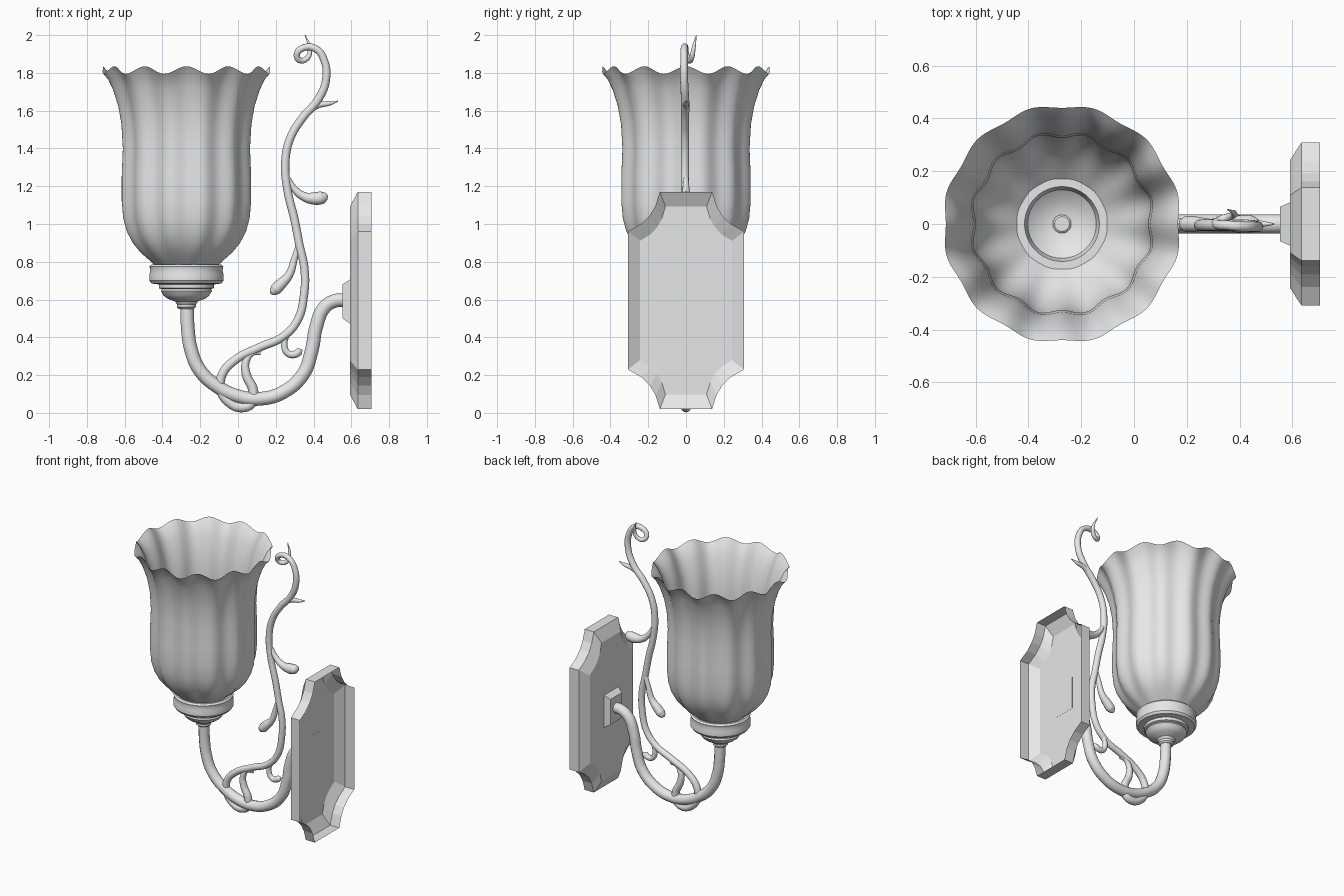
import bpy, bmesh, math

cube = bpy.data.objects.get("Cube")
if cube:
    bpy.data.objects.remove(cube, do_unlink=True)

grey = bpy.data.materials.new("plain_grey")
grey.use_nodes = True
grey.diffuse_color = (0.8, 0.8, 0.8, 1)
grey.node_tree.nodes["Principled BSDF"].inputs["Base Color"].default_value = (0.8, 0.8, 0.8, 1)

LAMP_X = -0.273


def finish(name, mesh, angle=None):
    obj = bpy.data.objects.new(name, mesh)
    bpy.context.collection.objects.link(obj)
    mesh.materials.clear()
    mesh.materials.append(grey)
    if angle:
        bpy.ops.object.select_all(action='DESELECT')
        obj.select_set(True)
        bpy.context.view_layer.objects.active = obj
        bpy.ops.object.shade_smooth_by_angle(angle=math.radians(angle))
    return obj


def loft(name, rings, angle=None, caps=()):
    """Skin closed rings of equal length; cap the rings listed in caps."""
    bm = bmesh.new()
    loops = [[bm.verts.new(p) for p in ring] for ring in rings]
    n = len(loops[0])
    for a, b in zip(loops, loops[1:]):
        for i in range(n):
            j = (i + 1) % n
            bm.faces.new((a[i], a[j], b[j], b[i]))
    for c in caps:
        bm.faces.new(loops[c])
    bmesh.ops.recalc_face_normals(bm, faces=bm.faces)
    mesh = bpy.data.meshes.new(name)
    bm.to_mesh(mesh)
    bm.free()
    return finish(name, mesh, angle)


def tube(name, points):
    """Round tapered tube through (x, y, z, radius) points."""
    cu = bpy.data.curves.new(name + "_path", 'CURVE')
    cu.dimensions = '3D'
    cu.bevel_depth = 1.0
    cu.bevel_resolution = 4
    cu.resolution_u = 8
    cu.use_fill_caps = True
    sp = cu.splines.new('BEZIER')
    sp.bezier_points.add(len(points) - 1)
    for bp, (x, y, z, r) in zip(sp.bezier_points, points):
        bp.co = (x, y, z)
        bp.radius = r
        bp.handle_left_type = bp.handle_right_type = 'AUTO'
    tmp = bpy.data.objects.new(name + "_path", cu)
    bpy.context.collection.objects.link(tmp)
    deps = bpy.context.evaluated_depsgraph_get()
    mesh = bpy.data.meshes.new_from_object(tmp.evaluated_get(deps))
    bpy.data.objects.remove(tmp, do_unlink=True)
    return finish(name, mesh, 50)


def flat(points, r):
    return [(x, 0, z, r) for x, z in points]


# Fluted glass shade with a scalloped, flared rim
def shade_ring(r, z, flute, wave, n=144):
    ring = []
    for i in range(n):
        t = 2 * math.pi * i / n
        c = math.cos(12 * t)
        rr = r * (1 - flute * c)
        ring.append((LAMP_X + rr * math.cos(t), rr * math.sin(t), z + wave * c))
    return ring


shade = [(.15, .765, 0, 0), (.2, .81, .01, 0), (.245, .85, .02, 0), (.285, .9, .025, 0),
         (.315, .96, .03, 0), (.334, 1.03, .03, 0), (.342, 1.12, .03, 0), (.342, 1.25, .03, 0),
         (.336, 1.4, .03, 0), (.344, 1.53, .028, .002), (.362, 1.63, .025, .006),
         (.39, 1.72, .022, .012), (.418, 1.78, .018, .017), (.447, 1.815, .015, .02)]
loft("glass_shade", [shade_ring(*s) for s in shade], 50)


# Turned cup under the shade
def turned(name, profile, n=48):
    rings = [[(LAMP_X + r * math.cos(2 * math.pi * i / n), r * math.sin(2 * math.pi * i / n), z)
              for i in range(n)] for r, z in profile]
    return loft(name, rings, 35, (0, -1))


turned("shade_cup", [(.035, .7), (.09, .715), (.13, .745), (.142, .785), (.185, .785), (.196, .775),
                     (.19, .755), (.196, .735), (.196, .7), (.185, .685), (.145, .68),
                     (.145, .66), (.13, .655), (.135, .645), (.12, .62), (.1, .605), (.06, .59),
                     (.055, .58), (.05, .575), (.05, .56), (.04, .55)])
turned("lamp_socket", [(.035, .69), (.035, .72), (.028, .725)], 24)

# Main arm from cup to wall plate
tube("arm", flat([(-.27, .58), (-.265, .44), (-.25, .34), (-.205, .23), (-.11, .14), (.01, .085),
                  (.12, .075), (.24, .11), (.345, .205), (.39, .33), (.415, .46),
                  (.455, .555), (.51, .592), (.57, .597)], .036))

# Scrolling vine stem, curling toward the back at its upper tip
low = [(.12, .315, .008), (.075, .315, .015), (.042, .27, .02), (.045, .2, .024), (.08, .12, .026),
       (.075, .055, .026), (.02, .03, .027), (-.045, .055, .026), (-.09, .12, .025),
       (-.085, .2, .024), (-.015, .28, .023), (.11, .345, .023)]
mid = [(.24, .405), (.315, .49), (.35, .63), (.352, .76), (.325, .89), (.3, 1.02),
       (.262, 1.18), (.25, 1.32), (.275, 1.45), (.34, 1.56), (.425, 1.66)]
top = [(.467, -.01, 1.77, .021), (.455, -.01, 1.87, .02), (.415, -.01, 1.925, .019),
       (.355, -.005, 1.935, .018), (.312, 0, 1.9, .017), (.327, .015, 1.867, .016),
       (.368, .03, 1.88, .014), (.38, .04, 1.93, .011), (.355, .055, 2.0, .002)]
tube("vine_stem", [(x, 0, z, r) for x, z, r in low] + [(x, -.005, z, .022) for x, z in mid] + top)

# Side shoots with bulbous or pointed ends
shoots = {
    "lower_bud": [(.325, .9, .014), (.3, .82, .017), (.27, .73, .022), (.225, .68, .03),
                  (.2, .655, .031), (.18, .64, .02), (.17, .635, .004)],
    "upper_bud": [(.265, 1.24, .014), (.295, 1.19, .018), (.35, 1.145, .024), (.41, 1.135, .034),
                  (.445, 1.14, .034), (.468, 1.148, .02), (.475, 1.15, .004)],
    "small_curl": [(.26, .42, .015), (.245, .36, .017), (.265, .315, .018), (.3, .31, .02),
                   (.325, .325, .02), (.34, .335, .004)],
    "thorn": [(.38, 1.6, .012), (.43, 1.63, .016), (.48, 1.638, .013), (.53, 1.65, .003)],
}
for name, pts in shoots.items():
    tube(name, [(x, 0, z, r) for x, z, r in pts])

# Wall plate: hollow shell with scooped corners and a bevelled face
MID_Z = .595
corner = [(.138, .575), (.162, .5), (.192, .45), (.238, .405), (.308, .365)]
half = corner + [(y, -z) for y, z in reversed(corner)]
outline = half + [(-y, -z) for y, z in half]


def plate_ring(x, sy=1, sz=1):
    return [(x, y * sy, MID_Z + z * sz) for y, z in outline]


loft("wall_plate", [plate_ring(.706), plate_ring(.634), plate_ring(.592, .79, .865)], caps=(-1,))


# Square mount where the arm meets the plate
def mount_ring(x, y, z):
    return [(x, sy * y, .59 + sz * z) for sy, sz in ((-1, -1), (1, -1), (1, 1), (-1, 1))]


loft("arm_mount", [mount_ring(.594, .083, .118), mount_ring(.553, .065, .09)], caps=(0, -1))
